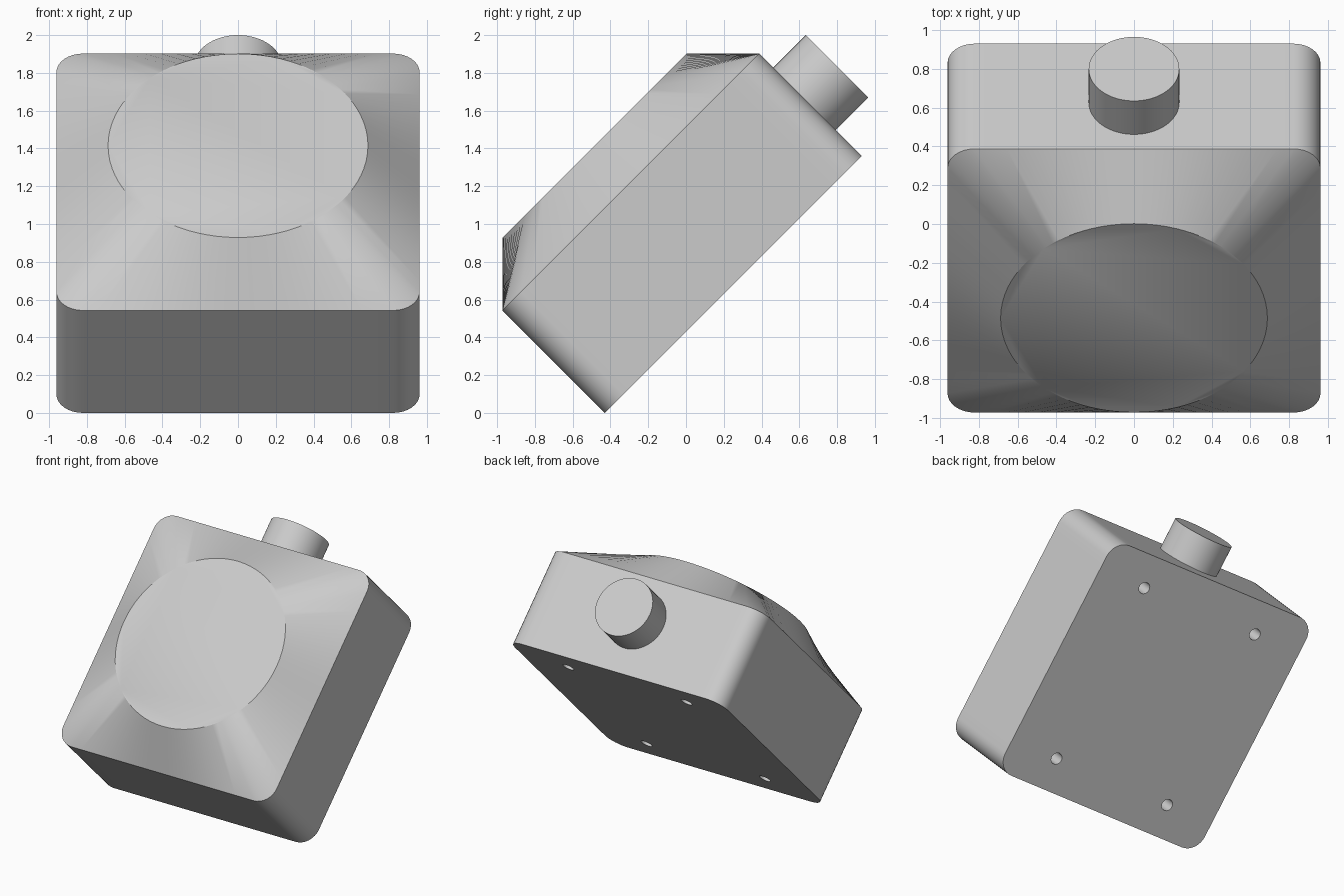
import bpy, bmesh, math
from mathutils import Matrix, Vector

if "Cube" in bpy.data.objects:
    bpy.data.objects.remove(bpy.data.objects["Cube"])

# Everything is modelled lying flat (local z = face normal), then tilted 45 degrees
TILT = Matrix.Rotation(math.radians(45), 4, 'X') @ Matrix.Translation((0, 0.6575, 0))
HALF, CORNER = 0.9615, 0.14            # square half size, corner radius
BACK, RIM, FACE = 0.304, 1.071, 1.3435  # heights along the normal
FACE_R = 0.688

grey = bpy.data.materials.new("light grey")
grey.diffuse_color = (0.6, 0.6, 0.6, 1)
grey.use_nodes = True
grey.node_tree.nodes["Principled BSDF"].inputs["Base Color"].default_value = grey.diffuse_color


def make_object(name, bm):
    bmesh.ops.recalc_face_normals(bm, faces=bm.faces)
    bm.transform(TILT)
    mesh = bpy.data.meshes.new(name)
    bm.to_mesh(mesh)
    bm.free()
    mesh.materials.append(grey)
    obj = bpy.data.objects.new(name, mesh)
    bpy.context.collection.objects.link(obj)
    return obj


def cylinder(bm, radius, depth, centre, rotation=Matrix(), segments=64):
    bmesh.ops.create_cone(bm, cap_ends=True, segments=segments, radius1=radius,
                          radius2=radius, depth=depth,
                          matrix=Matrix.Translation(centre) @ rotation)


def select_only(obj):
    bpy.ops.object.select_all(action='DESELECT')
    obj.select_set(True)
    bpy.context.view_layer.objects.active = obj


def smooth(obj):
    select_only(obj)
    bpy.ops.object.shade_smooth_by_angle(angle=math.radians(30))


def rounded_square(arc_steps=8, side_steps=20):
    inner = HALF - CORNER
    points = []
    for q in range(4):
        turn = Matrix.Rotation(q * math.pi / 2, 2)
        for i in range(arc_steps + 1):      # rounded corner
            a = math.pi / 2 * i / arc_steps
            points.append(turn @ Vector((inner + CORNER * math.cos(a),
                                         inner + CORNER * math.sin(a))))
        for i in range(1, side_steps):      # straight side
            points.append(turn @ Vector((inner - 2 * inner * i / side_steps, HALF)))
    return points


# Housing: rounded square block lofted to a round front face
outline = rounded_square()
circle = [p.normalized() * FACE_R for p in outline]
bm = bmesh.new()
rings = [[bm.verts.new((p.x, p.y, z)) for p in pts]
         for pts, z in ((outline, BACK), (outline, RIM), (circle, FACE))]
n = len(outline)
for low, high in zip(rings, rings[1:]):
    for i in range(n):
        j = (i + 1) % n
        bm.faces.new((low[i], low[j], high[j], high[i]))
bm.faces.new(rings[0][::-1])
bm.faces.new(rings[-1])
housing = make_object("housing", bm)

# Four mounting holes in the back
bm = bmesh.new()
for sx in (-1, 1):
    for sy in (-1, 1):
        cylinder(bm, 0.045, 0.4, (sx * 0.533, sy * 0.713, BACK), segments=32)
cutter = make_object("hole_cutter", bm)
cutter.hide_render = True
cut = housing.modifiers.new("mounting_holes", 'BOOLEAN')
cut.operation, cut.solver, cut.object = 'DIFFERENCE', 'EXACT', cutter
select_only(housing)
bpy.ops.object.modifier_apply(modifier=cut.name)
bpy.data.objects.remove(cutter)
smooth(housing)

# Round connector on the top side
bm = bmesh.new()
top, tip = HALF - 0.02, 1.863 - 0.6575
cylinder(bm, 0.2335, tip - top, (0, (top + tip) / 2, 0.732),
         Matrix.Rotation(math.pi / 2, 4, 'X'))
smooth(make_object("connector", bm))
